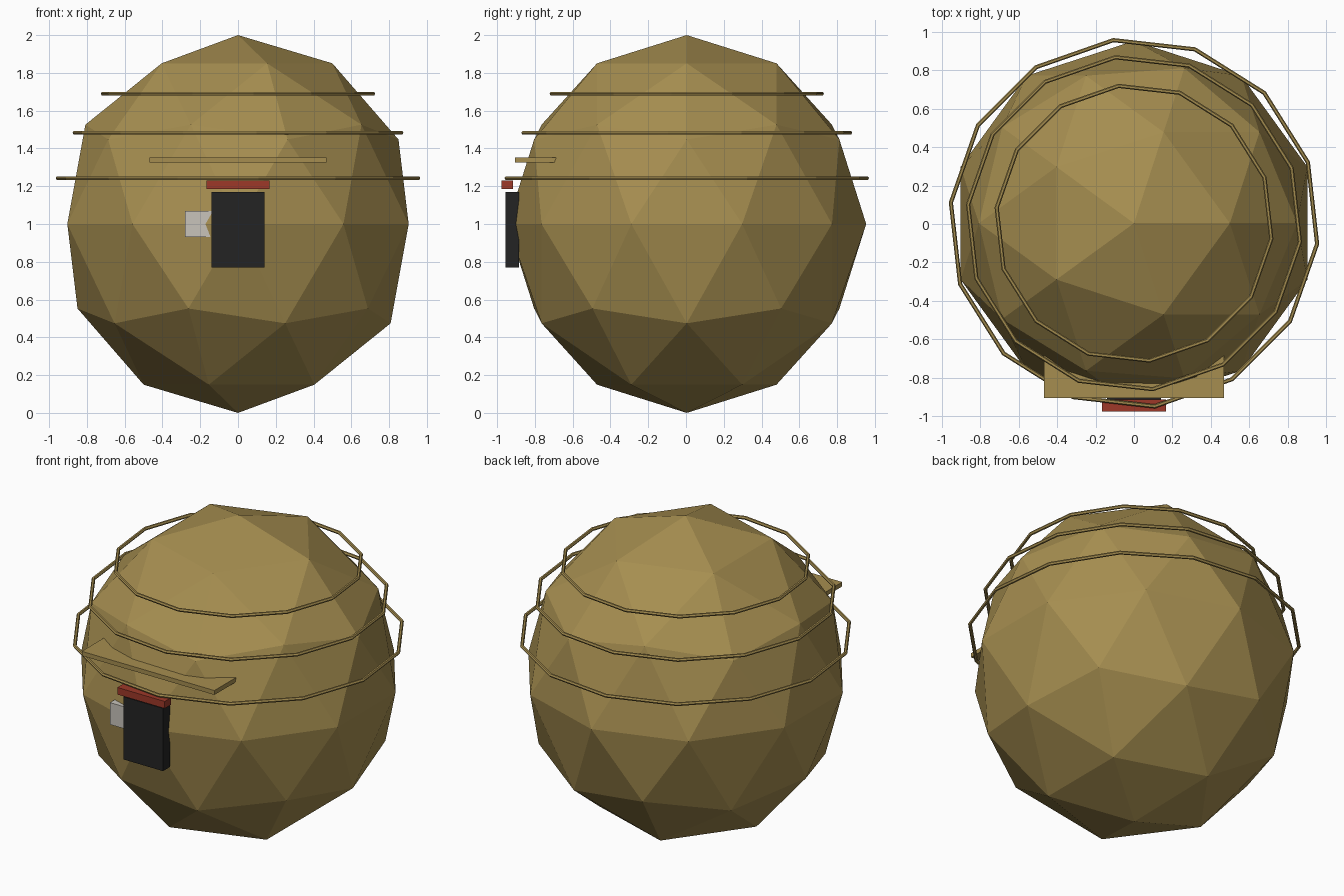
import bpy, math

cube = bpy.data.objects.get("Cube")
if cube:
    bpy.data.objects.remove(cube, do_unlink=True)


def material(name, rgb):
    m = bpy.data.materials.new(name)
    m.use_nodes = True
    m.diffuse_color = (*rgb, 1)
    m.node_tree.nodes["Principled BSDF"].inputs["Base Color"].default_value = (*rgb, 1)
    return m


straw = material("straw", (0.38, 0.27, 0.08))
charcoal = material("charcoal", (0.017, 0.017, 0.017))
red = material("brick red", (0.34, 0.04, 0.022))
pale = material("pale grey", (0.58, 0.55, 0.5))


def finish(name, mat):
    ob = bpy.context.object
    ob.name = name
    ob.data.materials.append(mat)
    return ob


def box(name, mat, low, high):
    centre = [(a + b) / 2 for a, b in zip(low, high)]
    bpy.ops.mesh.primitive_cube_add(size=1, location=centre)
    ob = finish(name, mat)
    ob.scale = [b - a for a, b in zip(low, high)]


# Faceted round body, slightly taller than wide
bpy.ops.mesh.primitive_ico_sphere_add(subdivisions=2, radius=1, location=(0, 0.004, 1))
finish("round_body", straw).scale = (0.95, 0.95, 1)

# Three thin hoops floating around the upper body
SIDES = 14
for name, radius, height in (("lower_hoop", 0.96, 1.243),
                             ("middle_hoop", 0.87, 1.483),
                             ("upper_hoop", 0.72, 1.69)):
    bpy.ops.mesh.primitive_torus_add(major_radius=radius, minor_radius=0.011,
                                     major_segments=SIDES, minor_segments=6,
                                     location=(0, 0.004, height),
                                     rotation=(0, 0, -math.pi / SIDES / 2))
    finish(name, straw)

# Doorway, lintel, window and awning on the front
box("door", charcoal, (-0.14, -0.955, 0.77), (0.14, -0.885, 1.17))
box("lintel", red, (-0.167, -0.977, 1.185), (0.167, -0.915, 1.23))
box("window", pale, (-0.28, -0.89, 0.93), (-0.12, -0.84, 1.07))
box("awning", straw, (-0.468, -0.906, 1.325), (0.468, -0.62, 1.353))
